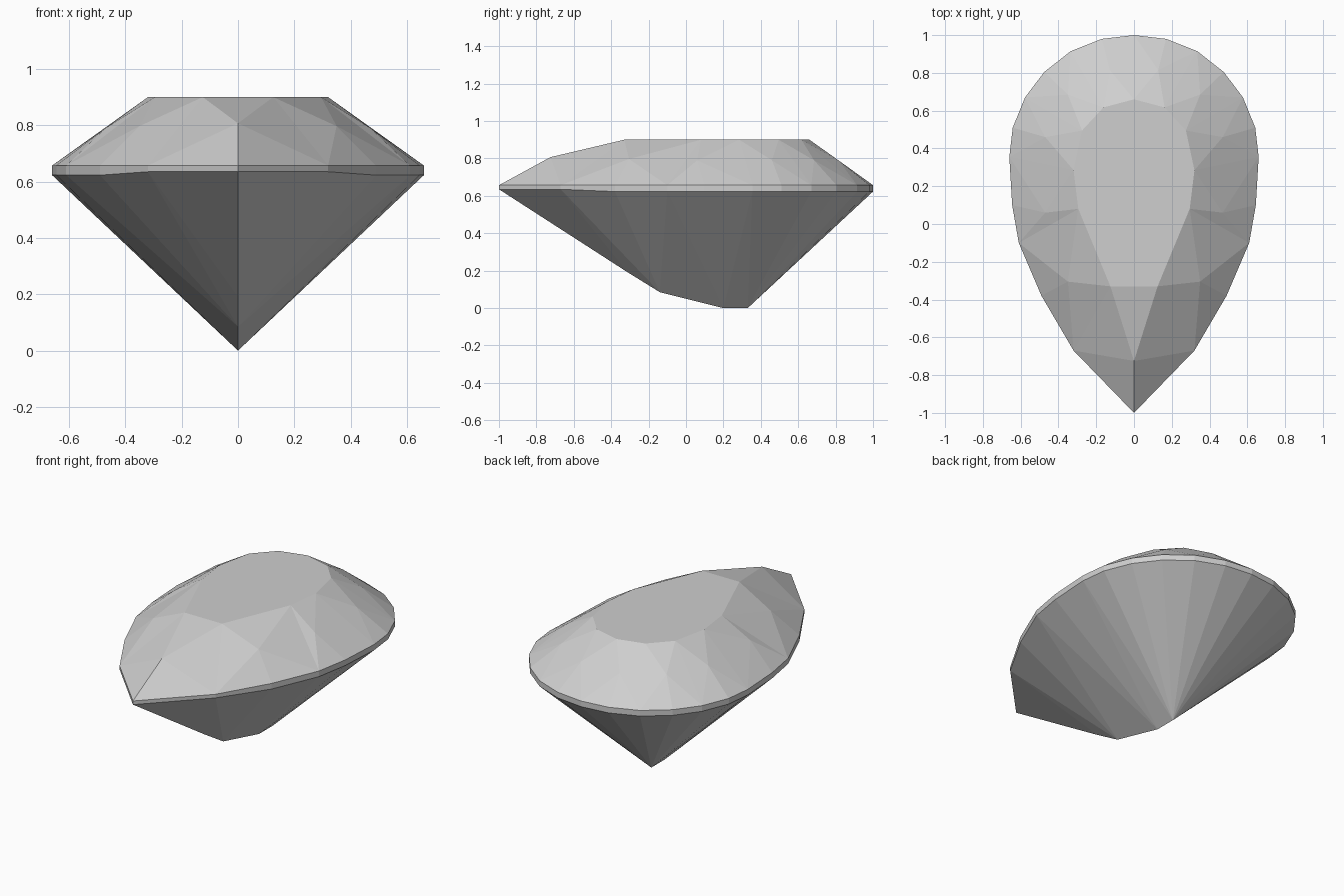
import bpy
import bmesh

cube = bpy.data.objects.get("Cube")
if cube:
    bpy.data.objects.remove(cube, do_unlink=True)

# Material
grey = bpy.data.materials.new("stone grey")
grey.use_nodes = True
colour = (0.62, 0.62, 0.62, 1)
grey.diffuse_color = colour
grey.node_tree.nodes["Principled BSDF"].inputs["Base Color"].default_value = colour

TABLE_Z, GIRDLE_TOP, GIRDLE_LOW, TIP_LOW = 0.9, 0.657, 0.623, 0.635

# Half outline from the pointed tip round to the back
outline = [(0, -1), (0.32, -0.67), (0.49, -0.38), (0.61, -0.1), (0.645, 0.1), (0.66, 0.355),
           (0.642, 0.51), (0.577, 0.67), (0.475, 0.805), (0.335, 0.915), (0.17, 0.98), (0, 1)]
# Table corners sit on the odd outline points, crown breaks on the even ones
table = [(0.125, -0.33), (0.295, 0.08), (0.32, 0.285), (0.275, 0.495), (0.162, 0.617), (0, 0.66)]
breaks = [(0, -0.725, 0.807), (0.35, -0.305, 0.797), (0.47, 0.06, 0.79),
          (0.47, 0.46, 0.79), (0.35, 0.685, 0.79), (0.128, 0.815, 0.79)]
# Keel points from the culet forwards
keel = [(0, 0.33, 0), (0, 0.2, 0), (0, -0.14, 0.085), (0, -0.31, 0.19)]
keel_corner = {5: (1, 0), 3: (2, 1), 1: (3, 2)}

LAST = len(outline) - 1
COUNT = 2 * LAST
bm = bmesh.new()


def ring_vert(i, points, step, z=None):
    """Vertex for ring position i, mirrored on the far half."""
    mirrored = i > LAST
    p = points[(COUNT - i if mirrored else i) // step]
    return bm.verts.new((-p[0] if mirrored else p[0], p[1], p[2] if z is None else z))


top, low, crown = [], [], []
for i in range(COUNT):
    top.append(ring_vert(i, outline, 1, GIRDLE_TOP))
    near_tip = min(i, COUNT - i) < 2
    low.append(ring_vert(i, outline, 1, TIP_LOW if near_tip else GIRDLE_LOW))
    crown.append(ring_vert(i, table, 2, TABLE_Z) if i % 2 else ring_vert(i, breaks, 2))
keel = [bm.verts.new(p) for p in keel]

# Flat table
bm.faces.new(crown[1::2])

for i in range(COUNT):
    j, h = (i + 1) % COUNT, i - 1
    # Girdle band
    bm.faces.new((low[i], low[j], top[j], top[i]))
    # Upper girdle facets
    bm.faces.new((top[i], top[j], crown[j if i % 2 else i]))
    if i % 2:
        # Kite facet
        bm.faces.new((crown[i], crown[h], top[i]))
        bm.faces.new((crown[i], top[i], crown[j]))
    else:
        # Star facet
        bm.faces.new((crown[h], crown[i], crown[j]))

    # Pavilion facets fanning down to the keel
    a, b = min(i, COUNT - i), min(j, COUNT - j)
    k = next((n for limit, n in ((1, 3), (3, 2), (5, 1)) if max(a, b) <= limit), 0)
    bm.faces.new((low[j], low[i], keel[k]))
    if a in keel_corner:
        front, back = keel_corner[a]
        bm.faces.new((low[i], keel[front], keel[back]))

bmesh.ops.recalc_face_normals(bm, faces=bm.faces)
mesh = bpy.data.meshes.new("pear_cut_gem")
bm.to_mesh(mesh)
bm.free()
mesh.materials.append(grey)
gem = bpy.data.objects.new("pear_cut_gem", mesh)
bpy.context.collection.objects.link(gem)
